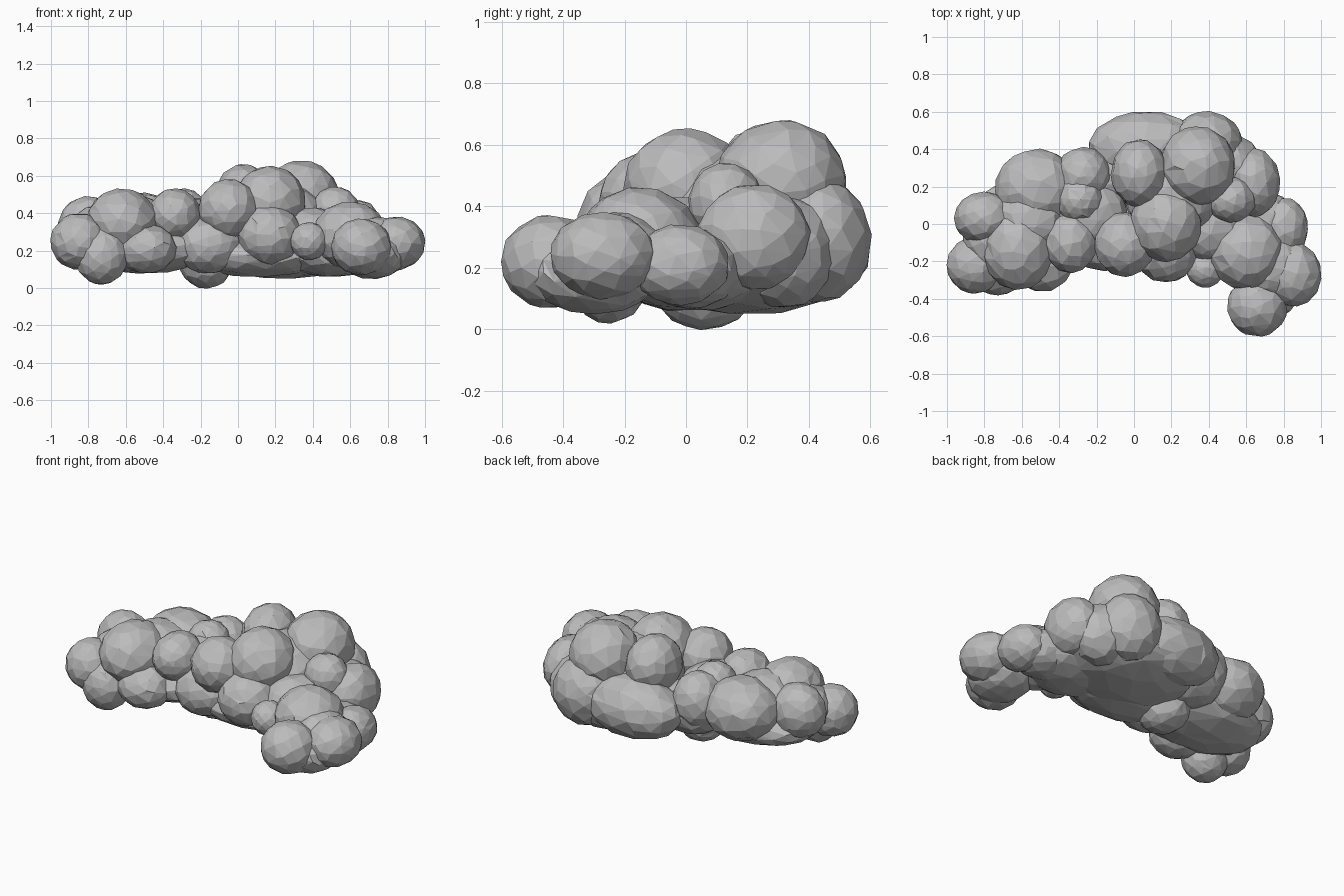
import bpy
import bmesh
import random
from math import tau
from mathutils import Euler, Matrix, Vector

random.seed(7)

default_cube = bpy.data.objects.get("Cube")
if default_cube:
    bpy.data.objects.remove(default_cube)

grey = bpy.data.materials.new("cloud grey")
grey.use_nodes = True
grey.diffuse_color = (0.5, 0.5, 0.5, 1)
grey.node_tree.nodes["Principled BSDF"].inputs["Base Color"].default_value = (0.5, 0.5, 0.5, 1)


def add_puff(name, centre, radii):
    """One irregularly faceted ellipsoid of the cloud."""
    bm = bmesh.new()
    bmesh.ops.create_icosphere(bm, subdivisions=4, radius=1)
    turn = Euler([random.uniform(0, tau) for axis in "xyz"]).to_matrix().to_4x4()
    bmesh.ops.transform(bm, matrix=Matrix.Diagonal(Vector(radii).to_4d()) @ turn, verts=bm.verts)
    for vert in bm.verts:
        vert.co *= random.uniform(0.99, 1.02)
    mesh = bpy.data.meshes.new(name)
    bm.to_mesh(mesh)
    bm.free()
    mesh.materials.append(grey)
    puff = bpy.data.objects.new(name, mesh)
    puff.location = centre
    bpy.context.collection.objects.link(puff)
    # Uneven large facets
    facets = puff.modifiers.new("facets", "DECIMATE")
    facets.ratio = 0.13


def add_group(name, puffs):
    for number, (centre, radii) in enumerate(puffs, start=1):
        add_puff(f"{name}_{number}", centre, radii)


# Broad flattened underside
add_group("base_puff", [
    ((.24, .2, .18), (.42, .33, .13)),
    ((.1, 0, .17), (.36, .22, .11)),
    ((-.5, 0, .21), (.38, .26, .13)),
    ((-.17, .06, .13), (.14, .16, .13)),
    ((.5, .02, .18), (.28, .24, .12)),
    ((.72, -.3, .18), (.18, .21, .13)),
])

# Fuller masses that close the valleys between the puffs
add_group("core_puff", [
    ((.2, .17, .38), (.26, .24, .2)),
    ((.4, -.01, .28), (.2, .19, .15)),
    ((.51, .32, .25), (.17, .16, .18)),
    ((.68, .01, .2), (.18, .17, .13)),
    ((.74, -.23, .24), (.18, .17, .14)),
    ((-.56, .02, .35), (.19, .19, .15)),
    ((-.74, -.08, .29), (.17, .18, .15)),
    ((-.24, .05, .33), (.2, .2, .15)),
    ((-.2, .22, .27), (.22, .18, .15)),
])

# Tall crown in the middle
add_group("crown_puff", [
    ((.34, .31, .48), (.2, .21, .2)),
    ((.17, 0, .46), (.19, .2, .19)),
    ((.03, .27, .49), (.15, .18, .17)),
    ((-.05, -.11, .42), (.16, .17, .16)),
    ((.52, .13, .41), (.13, .12, .13)),
])

# Back edge
add_group("back_puff", [
    ((.07, .41, .27), (.31, .19, .18)),
    ((.39, .43, .29), (.19, .17, .2)),
    ((-.27, .26, .34), (.15, .15, .17)),
    ((-.29, .13, .39), (.13, .13, .14)),
])

# Left arm, curling towards the front
add_group("left_puff", [
    ((.64, .22, .3), (.14, .18, .17)),
    ((.8, -.02, .21), (.13, .16, .13)),
    ((.6, -.15, .28), (.2, .2, .18)),
    ((.85, -.27, .24), (.15, .17, .14)),
    ((.66, -.44, .22), (.16, .16, .15)),
])

# Right arm
add_group("right_puff", [
    ((-.34, -.1, .39), (.14, .16, .14)),
    ((-.62, -.13, .35), (.19, .22, .18)),
    ((-.52, .19, .33), (.22, .21, .18)),
    ((-.8, .03, .33), (.16, .14, .16)),
    ((-.85, -.22, .25), (.15, .15, .15)),
    ((-.73, -.25, .17), (.14, .13, .15)),
])

# Small low puffs along the front
add_group("front_puff", [
    ((.17, -.14, .28), (.17, .17, .16)),
    ((.38, -.24, .25), (.1, .1, .1)),
    ((-.16, -.1, .23), (.18, .15, .15)),
    ((-.49, -.21, .21), (.16, .15, .13)),
])
